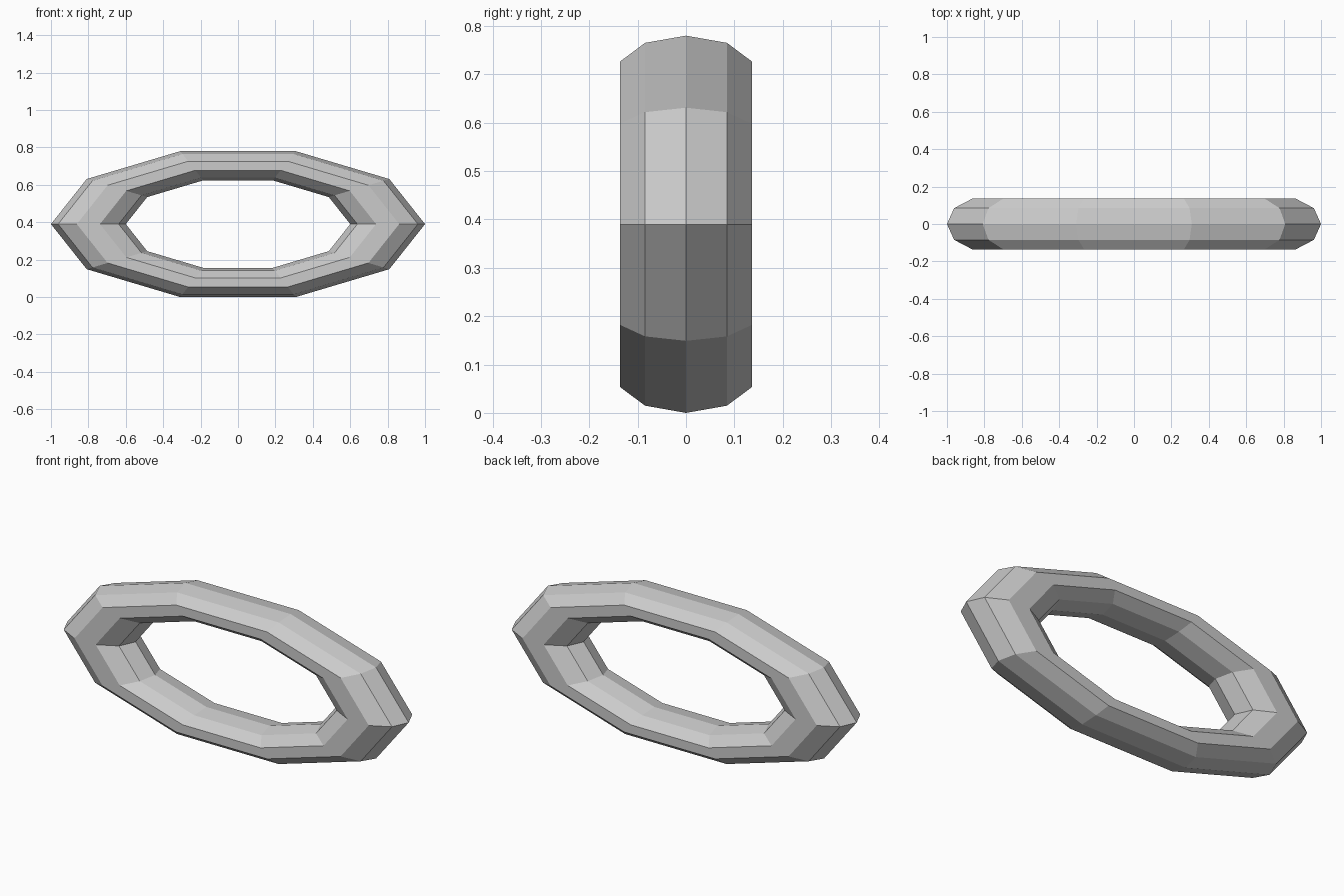
import bpy
from math import radians, sin

if "Cube" in bpy.data.objects:
    bpy.data.objects.remove(bpy.data.objects["Cube"])

# Low-poly ring: 10 segments around, 10-sided tube
bpy.ops.mesh.primitive_torus_add(major_segments=10, minor_segments=10,
                                 major_radius=0.8, minor_radius=0.2)
ring = bpy.context.object
ring.name = "oval_ring"

# Squash the depth and height, then stand it upright on the ground
height_scale = 0.41
ring.scale = (1.0, height_scale, 0.144 / 0.2)
ring.rotation_euler = (radians(90), 0, 0)
ring.location = (0, 0, height_scale * sin(radians(72)))
bpy.ops.object.transform_apply(location=True, rotation=True, scale=True)
bpy.ops.object.shade_flat()
